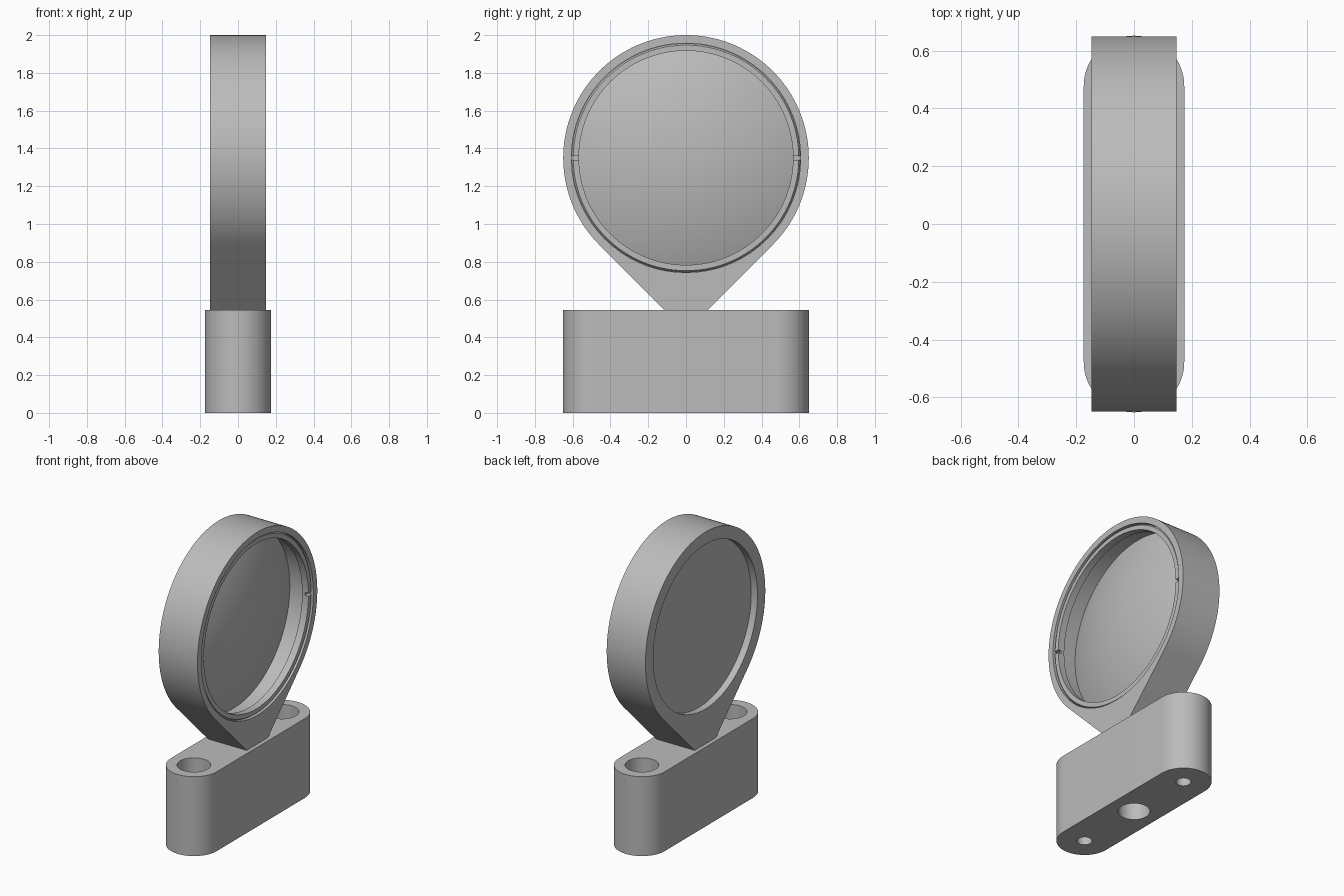
import bpy, bmesh, math
from mathutils import Vector

if "Cube" in bpy.data.objects:
    bpy.data.objects.remove(bpy.data.objects["Cube"])

grey = bpy.data.materials.new("mid grey")
grey.diffuse_color = (0.5, 0.5, 0.5, 1)
grey.use_nodes = True
grey.node_tree.nodes["Principled BSDF"].inputs["Base Color"].default_value = grey.diffuse_color

ZC = 1.35      # height of the optical axis
BASE_H = 0.545


def finish(bm, name):
    bmesh.ops.recalc_face_normals(bm, faces=bm.faces)
    me = bpy.data.meshes.new(name)
    bm.to_mesh(me)
    bm.free()
    ob = bpy.data.objects.new(name, me)
    bpy.context.collection.objects.link(ob)
    me.materials.append(grey)
    return ob


def prism(name, pts, axis, a, b):
    """Extrude a 2D outline along x (points are y,z) or z (points are x,y)."""
    bm = bmesh.new()
    vs = [bm.verts.new((a, p, q) if axis == 'x' else (p, q, a)) for p, q in pts]
    f = bm.faces.new(vs)
    ext = bmesh.ops.extrude_face_region(bm, geom=[f])
    move = Vector((b - a, 0, 0)) if axis == 'x' else Vector((0, 0, b - a))
    bmesh.ops.translate(bm, vec=move,
                        verts=[v for v in ext["geom"] if isinstance(v, bmesh.types.BMVert)])
    return finish(bm, name)


def arc(cx, cy, r, a0, a1, n):
    return [(cx + r * math.cos(math.radians(a0 + (a1 - a0) * i / n)),
             cy + r * math.sin(math.radians(a0 + (a1 - a0) * i / n))) for i in range(n + 1)]


def circle(cx, cy, r, n=96):
    return arc(cx, cy, r, 0, 360, n)[:-1]


def lathe(name, profile, n=128):
    """Spin an (x, radius) profile about the optical axis."""
    bm = bmesh.new()
    vs = [bm.verts.new((x, 0, ZC + r)) for x, r in profile]
    es = [bm.edges.new(e) for e in zip(vs, vs[1:])]
    bmesh.ops.spin(bm, geom=vs + es, cent=(0, 0, ZC), axis=(1, 0, 0),
                   angle=2 * math.pi, steps=n, use_duplicate=False)
    bmesh.ops.remove_doubles(bm, verts=bm.verts, dist=1e-5)
    return finish(bm, name)


def cut(ob, cutters):
    for c in cutters:
        m = ob.modifiers.new("cut", 'BOOLEAN')
        m.operation, m.solver, m.object = 'DIFFERENCE', 'EXACT', c
    dg = bpy.context.evaluated_depsgraph_get()
    me = bpy.data.meshes.new_from_object(ob.evaluated_get(dg))
    ob.modifiers.clear()
    ob.data = me
    for c in cutters:
        bpy.data.objects.remove(c)


def smooth(ob):
    bpy.ops.object.select_all(action='DESELECT')
    ob.select_set(True)
    bpy.context.view_layer.objects.active = ob
    bpy.ops.object.shade_smooth_by_angle(angle=math.radians(25))


# Base block: rounded ends, two counterbored screw holes, one hole underneath
R, Y = 0.174, 0.478
base = prism("base", arc(0, Y, R, 0, 180, 40) + arc(0, -Y, R, 180, 360, 40), 'z', 0, BASE_H)
holes = [prism("centre_hole", circle(0, 0, 0.1, 48), 'z', -0.1, 0.28)]
for s in (-1, 1):
    holes.append(prism("screw_hole", circle(0, s * Y, 0.047, 40), 'z', -0.1, 0.7))
    holes.append(prism("counterbore", circle(0, s * Y, 0.105, 48), 'z', 0.25, 0.7))
cut(base, holes)

# Housing: round body with a tapering neck, stepped bore through it
housing = prism("housing", arc(0, ZC, 0.65, -45, 225, 144) + [(-0.115, BASE_H), (0.115, BASE_H)],
                'x', -0.147, 0.147)
cut(housing, [prism("bore", circle(0, ZC, 0.607, 128), 'x', -0.1, 0.3),
              prism("rear_opening", circle(0, ZC, 0.565, 128), 'x', -0.3, 0.3)])

# Lens: flat at the back, domed at the front
SAG, RL = 0.12, 0.605
RS = (RL * RL + SAG * SAG) / (2 * SAG)
half = math.asin(RL / RS)
dome = [(-0.03 + SAG - RS + RS * math.cos(half * i / 20), RS * math.sin(half * i / 20))
        for i in range(21)]
lens = lathe("lens", dome + [(-0.1, RL), (-0.1, 0)])

# Retaining ring with two spanner slots
ring = lathe("retaining_ring", [(0.09, 0.567), (0.138, 0.567), (0.138, 0.597),
                                (0.125, 0.606), (0.09, 0.606), (0.09, 0.567)])
w = 0.01
cut(ring, [prism("slot", [(s * 0.58 - 0.06, ZC - w), (s * 0.58 + 0.06, ZC - w),
                          (s * 0.58 + 0.06, ZC + w), (s * 0.58 - 0.06, ZC + w)],
                 'x', 0.112, 0.2) for s in (-1, 1)])

for ob in (base, housing, lens, ring):
    smooth(ob)
